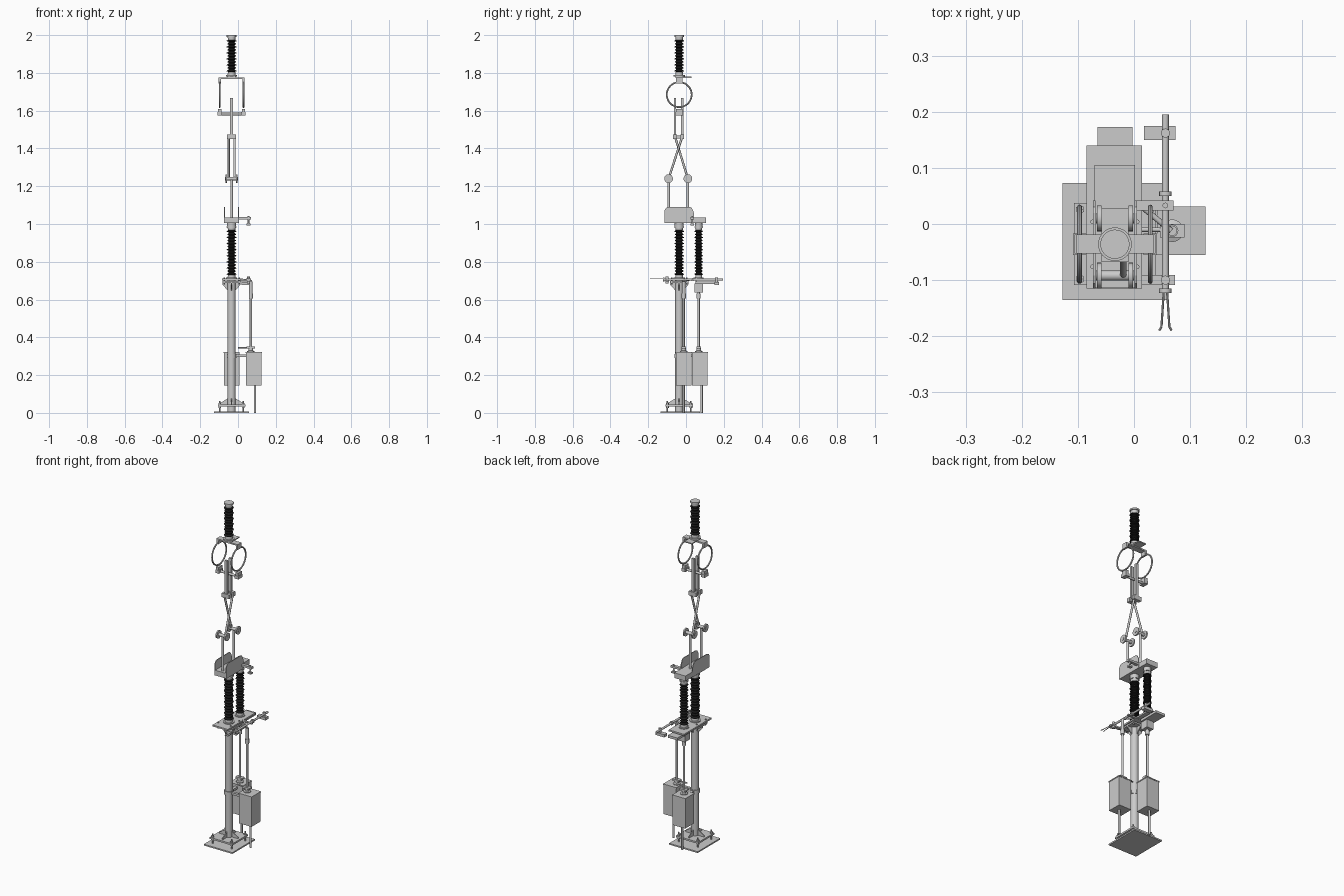
import bpy, bmesh, math
from mathutils import Vector

if "Cube" in bpy.data.objects:
    bpy.data.objects.remove(bpy.data.objects["Cube"])

CX, CY = -0.034, -0.036      # axis of the main column
BY = 0.067                   # y of the rear turning insulator

black = bpy.data.materials.new("black_polymer")
black.diffuse_color = (0.01, 0.01, 0.01, 1)
black.use_nodes = True
black.node_tree.nodes["Principled BSDF"].inputs["Base Color"].default_value = black.diffuse_color


def finish(name, bm, smooth=False, mat=None):
    bmesh.ops.recalc_face_normals(bm, faces=bm.faces)
    me = bpy.data.meshes.new(name)
    bm.to_mesh(me)
    bm.free()
    ob = bpy.data.objects.new(name, me)
    bpy.context.collection.objects.link(ob)
    if mat:
        me.materials.append(mat)
    if smooth:
        bpy.context.view_layer.objects.active = ob
        ob.select_set(True)
        bpy.ops.object.shade_smooth_by_angle(angle=math.radians(35))
        ob.select_set(False)
    return ob


def box(name, x0, x1, y0, y1, z0, z1):
    bm = bmesh.new()
    bmesh.ops.create_cube(bm, size=1)
    for v in bm.verts:
        v.co = ((x0 + x1) / 2 + v.co.x * (x1 - x0),
                (y0 + y1) / 2 + v.co.y * (y1 - y0),
                (z0 + z1) / 2 + v.co.z * (z1 - z0))
    return finish(name, bm)


def rod(name, a, b, r, sides=20):
    a, b = Vector(a), Vector(b)
    bm = bmesh.new()
    bmesh.ops.create_cone(bm, cap_ends=True, segments=sides, radius1=r, radius2=r, depth=(b - a).length)
    q = (b - a).to_track_quat('Z', 'Y')
    for v in bm.verts:
        v.co = q @ v.co + (a + b) / 2
    return finish(name, bm, sides > 8)


def lathe(name, x, y, profile, mat=None, sides=28):
    bm = bmesh.new()
    rings = [[bm.verts.new((x + r * math.cos(2 * math.pi * i / sides),
                            y + r * math.sin(2 * math.pi * i / sides), z))
              for i in range(sides)] for r, z in profile]
    for lo, hi in zip(rings, rings[1:]):
        for i in range(sides):
            j = (i + 1) % sides
            bm.faces.new((lo[i], lo[j], hi[j], hi[i]))
    bm.faces.new(rings[0])
    bm.faces.new(rings[-1])
    return finish(name, bm, True, mat)


def prism(name, pts, offset):
    bm = bmesh.new()
    f = bm.faces.new([bm.verts.new(p) for p in pts])
    top = bmesh.ops.extrude_face_region(bm, geom=[f])['geom']
    bmesh.ops.translate(bm, vec=offset, verts=[v for v in top if isinstance(v, bmesh.types.BMVert)])
    return finish(name, bm)


def ring(name, x, y, z, R, r, n=40, m=10):
    bm = bmesh.new()
    g = [[bm.verts.new((x + r * math.sin(2 * math.pi * j / m),
                        y + (R + r * math.cos(2 * math.pi * j / m)) * math.cos(2 * math.pi * i / n),
                        z + (R + r * math.cos(2 * math.pi * j / m)) * math.sin(2 * math.pi * i / n)))
          for j in range(m)] for i in range(n)]
    for i in range(n):
        for j in range(m):
            bm.faces.new((g[i][j], g[i - 1][j], g[i - 1][j - 1], g[i][j - 1]))
    return finish(name, bm, True)


def insulator(name, x, y, z0, z1, r, sheds, cap):
    # black shed stack between two metal flanges
    p, h = [(r * 0.62, z0)], (z1 - z0) / sheds
    for k in range(sheds):
        z, rr = z0 + k * h, r if k % 2 == 0 else r * 0.88
        p += [(r * 0.62, z + h * .15), (rr, z + h * .35), (rr, z + h * .5), (r * 0.62, z + h * .9)]
    lathe(name + "_sheds", x, y, p + [(r * 0.62, z1)], black)
    lathe(name + "_bottom_flange", x, y, [(r * 1.15, z0 - cap), (r * 1.15, z0 - cap * .6), (r * .8, z0 - cap * .6), (r * .75, z0 + .003)])
    lathe(name + "_top_flange", x, y, [(r * .75, z1 - .003), (r * .8, z1 + cap * .6), (r * 1.0, z1 + cap * .6), (r * 1.0, z1 + cap)])


# base and column
box("ground_plate", -0.127, 0.058, -0.135, 0.073, 0, 0.008)
box("foot_plate", CX - .073, CX + .073, CY - .073, CY + .073, 0.034, 0.044)
rod("column", (CX, CY, 0.008), (CX, CY, 0.70), 0.021, 32)
for i in (-1, 1):
    for j in (-1, 1):
        x, y = CX + i * .062, CY + j * .062
        rod("anchor_bolt", (x, y, 0), (x, y, 0.064), 0.004, 12)
        rod("anchor_nut", (x, y, 0.044), (x, y, 0.052), 0.008, 6)
        rod("levelling_nut", (x, y, 0.026), (x, y, 0.034), 0.008, 6)
for k in range(4):
    d = Vector((math.cos(k * math.pi / 2), math.sin(k * math.pi / 2), 0))
    t = Vector((-d.y, d.x, 0)) * 0.005
    c = Vector((CX, CY, 0)) - t / 2
    for nm, za, zb, w in (("foot_gusset", .044, .078, .06), ("head_gusset", .69, .645, .048)):
        pts = [c + d * .018 + Vector((0, 0, za)), c + d * w + Vector((0, 0, za)),
               c + d * w + Vector((0, 0, za + (zb - za) * .25)), c + d * .018 + Vector((0, 0, zb))]
        prism(nm, pts, t)

# head plates
box("column_cap", CX - .048, CX + .048, CY - .048, CY + .048, 0.688, 0.697)
box("top_plate", -0.085, 0.014, -0.115, 0.14, 0.702, 0.711)
for i in (-1, 1):
    for j in (-1, 1):
        rod("cap_bolt", (CX + i * .04, CY + j * .04, .68), (CX + i * .04, CY + j * .04, .717), .004, 8)
box("bearing_slab", -0.065, -0.003, 0.05, 0.173, 0.682, 0.696)
box("bearing_housing", -0.056, -0.012, 0.044, 0.09, 0.637, 0.684)

# support and turning insulators
insulator("support_insulator", CX, CY, 0.727, 0.97, 0.026, 15, 0.018)
insulator("turning_insulator", CX, BY, 0.727, 0.97, 0.023, 15, 0.018)
rod("support_neck", (CX, CY, .98), (CX, CY, 1.01), .024)
rod("turning_neck", (CX, BY, .98), (CX, BY, 1.01), .02)

# mechanism tray with cheek plates
box("tray", -0.070, 0.002, -0.113, 0.105, 1.005, 1.035)
for x in (-0.073, 0.001):
    prism("tray_cheek", [(x, y, z) for y, z in ((-.115, 1.005), (.042, 1.005), (.042, 1.06), (.03, 1.085),
          (.02, 1.09), (-.092, 1.09), (-.106, 1.085), (-.115, 1.07))], (.004, 0, 0))
box("terminal_arm", 0, 0.07, 0.024, 0.042, 1.024, 1.036)
rod("terminal_pin", (.056, .033, .995), (.056, .033, 1.042), .005)
box("terminal_end", .045, .067, .024, .042, .993, 1.002)

# folding arms
for y, y2, s in ((-0.092, -0.02, 1), (0.01, -0.058, -1)):
    rod("lower_arm", (CX, y, 1.03), (CX, y, 1.24), .007)
    rod("knee_shaft", (CX - .034, y, 1.24), (CX + .034, y, 1.24), .009)
    for x in (CX - .028, CX + .028):
        rod("knee_disc", (x - .004, y, 1.24), (x + .004, y, 1.24), .023, 28)
    rod("upper_arm", (CX + s * .015, y, 1.24), (CX + s * .015, y2, 1.462), .006)
    box("contact_finger", CX - .008, CX + .008, y2 - .006, y2 + .006, 1.455, 1.668)
    box("finger_clamp", CX - .024, CX + .024, y2 - .01, y2 + .01, 1.45, 1.474)
box("clamp_bridge", CX - .014, CX + .014, -.06, -.02, 1.453, 1.468)

# hanging contact with grading rings
rod("contact_bar", (CX - .075, CY, 1.582), (CX + .075, CY, 1.582), .007)
for s in (-1, 1):
    x = CX + s * .063
    ring("grading_ring", x, CY, 1.685, .066, .0045)
    box("bar_clamp", x - .012, x + .012, CY - .019, CY + .019, 1.574, 1.592)
    box("ring_foot", x - .009, x + .009, CY - .017, CY + .017, 1.592, 1.61)
    box("ring_bracket", x - .006, x + .006, CY - .017, CY + .017, 1.745, 1.776)
box("hanger_plate", CX - .066, CX + .066, CY - .017, CY + .017, 1.768, 1.776)
box("line_terminal", CX - .024, CX + .024, CY - .02, 0.028, 1.774, 1.78)
insulator("hanging_insulator", CX, CY, 1.803, 1.978, 0.026, 11, 0.022)

# drive cabinets with turning shafts
for nm, x, y in (("rear", CX, 0.073), ("side", 0.084, -0.012)):
    sx, sy = (CX, BY) if nm == "rear" else (0.068, -0.012)
    box(nm + "_cabinet", x - .041, x + .041, y - .041, y + .041, .145, .318)
    box(nm + "_cabinet_roof", x - .043, x + .043, y - .043, y + .043, .316, .322)
    lathe(nm + "_shaft_boss", sx, sy, [(.02, .32), (.02, .327), (.012, .33), (.012, .35)])
    box(nm + "_coupling", sx - .022, sx + .022, sy - .012, sy + .012, .341, .351)
    rod(nm + "_drive_shaft", (sx, sy, .33), (sx, sy, .69), .006)
    rod(nm + "_shaft_joint", (sx, sy, .605), (sx, sy, .632), .011)
    ox, oy = (CX, .083) if nm == "rear" else (.09, -.012)
    rod(nm + "_conduit", (ox, oy, 0), (ox, oy, .15), .006)
box("side_cabinet_bracket", CX, .045, -.045, -.03, .295, .308)
box("rear_cabinet_bracket", CX - .008, CX + .008, CY, .034, .295, .308)
lathe("column_clamp", CX, CY, [(.025, .29), (.025, .313)])
rod("side_upper_joint", (.068, -.012, .632), (.068, -.012, .695), .009)
rod("guide_rod", (.0, -.01, .345), (.066, -.01, .345), .004, 12)

# horizontal linkage beside the head plate
rod("link_rod", (.056, -.12, .706), (.056, .195, .706), .006)
box("rear_link_block", .018, .074, .15, .175, .678, .694)
rod("rear_link_pin", (.056, .162, .68), (.056, .162, .718), .008)
box("front_link_block", .012, .073, -.109, -.091, .695, .703)
rod("front_link_pin", (.056, -.1, .685), (.056, -.1, .722), .008)
for y in (-.119, .054):
    rod("rod_collar", (.056, y - .004, .706), (.056, y + .004, .706), .011)
for s in (-1, 1):
    rod("fork_tine", (.056 + s * .003, -.12, .71), (.056 + s * .007, -.183, .71), .002, 8)
    rod("fork_tip", (.056 + s * .007, -.183, .71), (.056 + s * .011, -.19, .71), .002, 8)
rod("crank_link", (.01, .034, .708), (.066, -.012, .698), .005, 12)
box("crank_arm", .0, .07, .028, .04, .699, .707)
